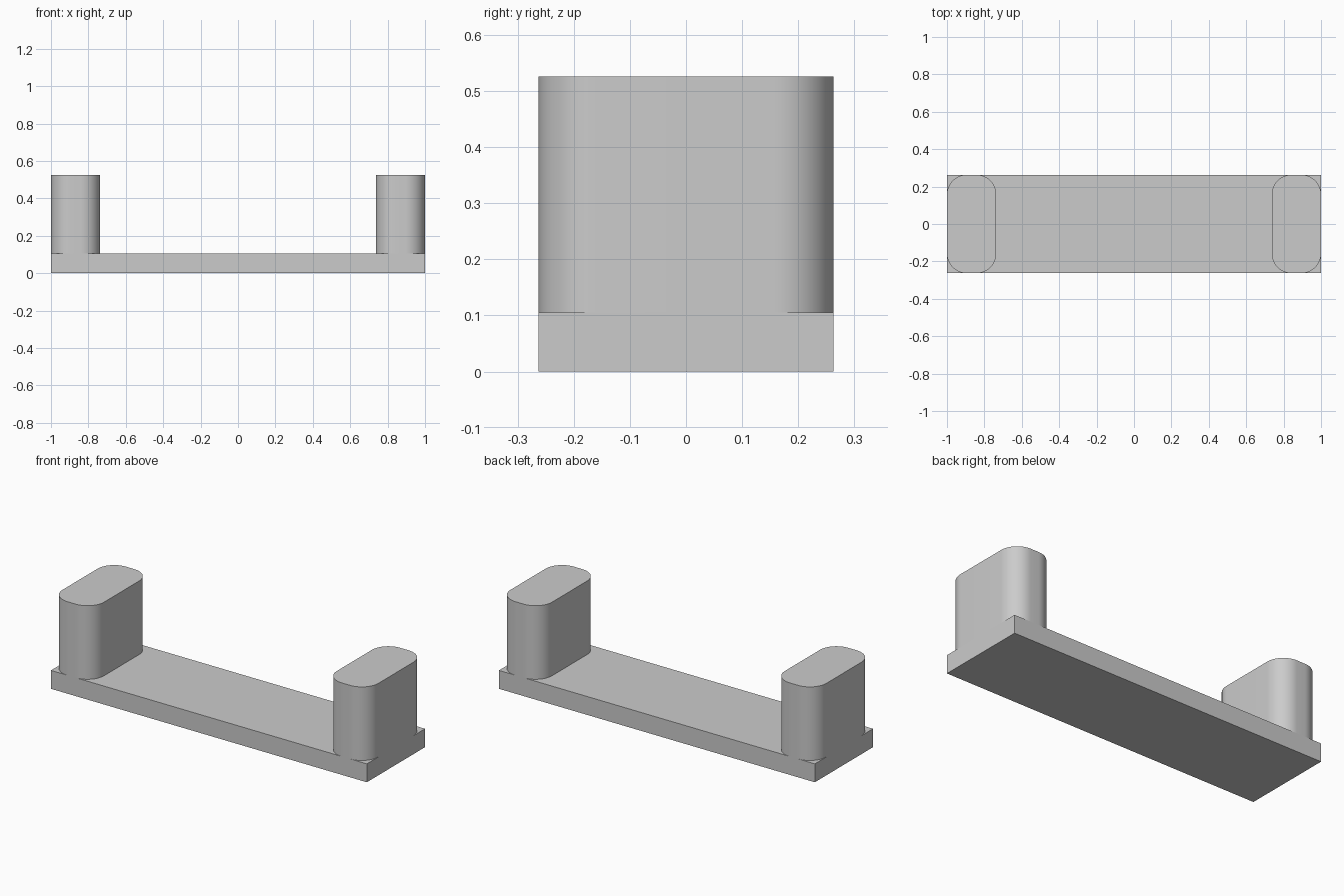
import bpy
import bmesh
import math

cube = bpy.data.objects.get("Cube")
if cube:
    bpy.data.objects.remove(cube, do_unlink=True)

U = 2 / 38                      # module: the plate is 38 x 10 x 2 modules
DEPTH, PLATE_H, TOTAL_H = 10 * U, 2 * U, 10 * U
POST_W, RADIUS = 5 * U, 2 * U
ARC_STEPS = 16

grey = bpy.data.materials.new("plain grey")
grey.use_nodes = True
colour = (0.6, 0.6, 0.6, 1)
grey.diffuse_color = colour
grey.node_tree.nodes["Principled BSDF"].inputs["Base Color"].default_value = colour


def rounded_rectangle(width, depth, radius):
    """Outline of a rectangle whose four corners are arcs."""
    points = []
    for corner, (sx, sy) in enumerate([(1, 1), (-1, 1), (-1, -1), (1, -1)]):
        for i in range(ARC_STEPS + 1):
            a = (corner + i / ARC_STEPS) * math.pi / 2
            points.append((sx * (width / 2 - radius) + radius * math.cos(a),
                           sy * (depth / 2 - radius) + radius * math.sin(a)))
    return points


def extrude(name, outline, x, bottom, top):
    """Solid prism standing on its outline."""
    bm = bmesh.new()
    base = bm.faces.new([bm.verts.new((px, py, 0)) for px, py in outline])
    cap = bmesh.ops.extrude_face_region(bm, geom=[base])["geom"]
    moved = [v for v in cap if isinstance(v, bmesh.types.BMVert)]
    bmesh.ops.translate(bm, verts=moved, vec=(0, 0, top - bottom))
    if base.is_valid and not any(base in e.link_faces and len(e.link_faces) > 1
                                 for e in base.edges):
        bm.faces.remove(base)
    if not any(all(abs(v.co.z) < 1e-6 for v in f.verts) for f in bm.faces):
        bm.faces.new([v for v in bm.verts if abs(v.co.z) < 1e-6])
    bmesh.ops.recalc_face_normals(bm, faces=bm.faces)
    mesh = bpy.data.meshes.new(name)
    bm.to_mesh(mesh)
    bm.free()
    mesh.materials.append(grey)
    obj = bpy.data.objects.new(name, mesh)
    obj.location = (x, 0, bottom)
    bpy.context.collection.objects.link(obj)
    bpy.ops.object.select_all(action="DESELECT")
    obj.select_set(True)
    bpy.context.view_layer.objects.active = obj
    bpy.ops.object.shade_smooth_by_angle(angle=math.radians(30))
    return obj


# Flat base plate
h = DEPTH / 2
extrude("base_plate", [(1, h), (-1, h), (-1, -h), (1, -h)], 0, 0, PLATE_H)

# Rounded upright at each end
post = rounded_rectangle(POST_W, DEPTH, RADIUS)
for side, sign in (("left", 1), ("right", -1)):
    extrude(side + "_post", post, sign * (1 - POST_W / 2), PLATE_H, TOTAL_H)
